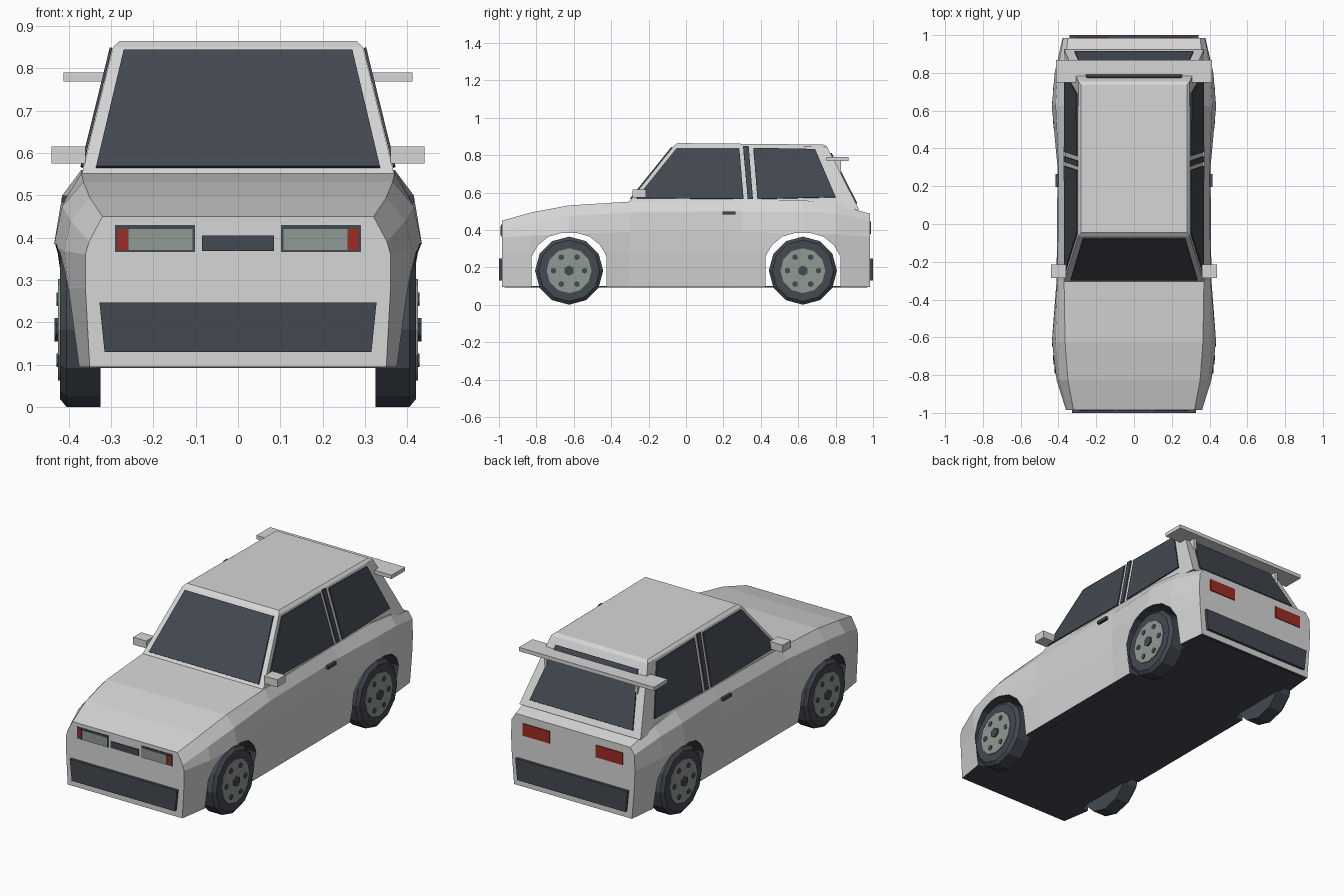
import bpy, bmesh, math
from mathutils import Vector

if "Cube" in bpy.data.objects:
    bpy.data.objects.remove(bpy.data.objects["Cube"], do_unlink=True)


def material(name, rgb):
    m = bpy.data.materials.new(name)
    m.use_nodes = True
    m.diffuse_color = (*rgb, 1)
    m.node_tree.nodes["Principled BSDF"].inputs["Base Color"].default_value = (*rgb, 1)
    return m


PAINT = material("light_grey_paint", (0.67, 0.67, 0.67))
DARK = material("charcoal", (0.056, 0.066, 0.082))
SILVER = material("silver_grey", (0.28, 0.32, 0.3))
RED = material("lamp_red", (0.34, 0.025, 0.016))


def finish(name, bm, *mats):
    bmesh.ops.recalc_face_normals(bm, faces=bm.faces)
    me = bpy.data.meshes.new(name)
    bm.to_mesh(me)
    bm.free()
    for m in mats:
        me.materials.append(m)
    ob = bpy.data.objects.new(name, me)
    bpy.context.scene.collection.objects.link(ob)
    return ob


def add_prism(bm, points, offset, index=0):
    """Extrude a polygon of 3D points along an offset vector."""
    low = [bm.verts.new(p) for p in points]
    high = [bm.verts.new(Vector(p) + Vector(offset)) for p in points]
    faces = [bm.faces.new(low), bm.faces.new(high)]
    for i in range(len(low)):
        j = (i + 1) % len(low)
        faces.append(bm.faces.new((low[i], low[j], high[j], high[i])))
    for f in faces:
        f.material_index = index


def prism(name, points, offset, mat):
    bm = bmesh.new()
    add_prism(bm, points, offset)
    return finish(name, bm, mat)


def box(name, x, y, z, mat):
    pts = [(x[0], y[0], z[0]), (x[1], y[0], z[0]), (x[1], y[0], z[1]), (x[0], y[0], z[1])]
    return prism(name, pts, (0, y[1] - y[0], 0), mat)


SIDES = (("left", 1), ("right", -1))

# Body shell: y, sill half width, then (half width, height) up to the shoulder
stations = [
    (-0.985, 0.35, (0.36, 0.28), (0.36, 0.36), (0.352, 0.39), (0.32, 0.45)),
    (-0.825, 0.375, (0.40, 0.28), (0.41, 0.37), (0.395, 0.44), (0.35, 0.495)),
    (-0.625, 0.385, (0.425, 0.28), (0.435, 0.38), (0.415, 0.475), (0.365, 0.532)),
    (-0.30, 0.385, (0.405, 0.28), (0.41, 0.39), (0.405, 0.495), (0.37, 0.552)),
    (0.30, 0.385, (0.40, 0.28), (0.405, 0.39), (0.40, 0.50), (0.37, 0.56)),
    (0.625, 0.385, (0.425, 0.28), (0.435, 0.38), (0.415, 0.50), (0.37, 0.56)),
    (0.80, 0.38, (0.41, 0.28), (0.42, 0.38), (0.405, 0.49), (0.37, 0.54)),
    (0.985, 0.36, (0.375, 0.28), (0.378, 0.36), (0.375, 0.45), (0.35, 0.487)),
]
bm = bmesh.new()
rings = []
for y, sill, *upper in stations:
    half = [(sill, 0.095)] + upper
    ring = half + [(-x, z) for x, z in reversed(half)]
    rings.append([bm.verts.new((x, y, z)) for x, z in ring])
for a, b in zip(rings, rings[1:]):
    for i in range(len(a)):
        j = (i + 1) % len(a)
        bm.faces.new((a[i], a[j], b[j], b[i]))
bm.faces.new(rings[0])
bm.faces.new(rings[-1])
for f in bm.faces:
    if all(v.co.z < 0.1 for v in f.verts):
        f.material_index = 1
body = finish("body_shell", bm, PAINT, DARK)

# Wheel arches cut across the body
bm = bmesh.new()
half = [(0.2, 0.0), (0.2, 0.26), (0.165, 0.32), (0.11, 0.365), (0.04, 0.385)]
arch = half + [(-y, z) for y, z in reversed(half)]
AXLES = (("front", -0.625), ("rear", 0.625))
for _, yc in AXLES:
    add_prism(bm, [(-0.6, yc + y, z) for y, z in arch], (1.2, 0, 0), 1)
cutter = finish("arch_cutter", bm, PAINT, DARK)
cutter.hide_render = True
mod = body.modifiers.new("arches", "BOOLEAN")
mod.operation, mod.solver, mod.object = "DIFFERENCE", "EXACT", cutter
graph = bpy.context.evaluated_depsgraph_get()
body_mesh = bpy.data.meshes.new_from_object(body.evaluated_get(graph))
body.modifiers.clear()
body.data = body_mesh
bpy.data.objects.remove(cutter, do_unlink=True)
box("floor", (-0.335, 0.335), (-0.97, 0.97), (0.093, 0.1), DARK)

# Cabin with a chamfered roof
bm = bmesh.new()
for s in (1, -1):
    for p in ((0.37, -0.31, 0.545), (0.37, 0.925, 0.51), (0.295, -0.065, 0.85),
              (0.295, 0.755, 0.845), (0.28, -0.045, 0.865), (0.28, 0.735, 0.857)):
        bm.verts.new((s * p[0], p[1], p[2]))
bmesh.ops.convex_hull(bm, input=bm.verts)
finish("cabin", bm, PAINT)

# Windscreen and rear window lie on the sloping ends of the cabin
def end_glass(name, y0, z0, slope, z_low, w_low, z_high, w_high, out):
    pts = [(x, y0 + slope * (z - z0), z) for x, z in
           ((-w_low, z_low), (w_low, z_low), (w_high, z_high), (-w_high, z_high))]
    prism(name, pts, (0, out, 0.004), DARK)


end_glass("windscreen", -0.31, 0.545, 0.245 / 0.305, 0.565, 0.335, 0.84, 0.27, -0.006)
end_glass("rear_window", 0.925, 0.51, -0.17 / 0.335, 0.54, 0.315, 0.81, 0.25, 0.006)

# Side windows and the dark pillar strip, in (y, z)
panes = {
    "front_window": ((-0.265, 0.57), (-0.05, 0.838), (0.285, 0.838), (0.308, 0.565)),
    "pillar_strip": ((0.33, 0.565), (0.305, 0.848), (0.335, 0.848), (0.358, 0.565)),
    "rear_quarter_window": ((0.382, 0.565), (0.36, 0.838), (0.69, 0.832), (0.80, 0.575)),
}
for side, s in SIDES:
    for name, outline in panes.items():
        pts = [(s * (0.371 - 0.246 * (z - 0.545)), y, z) for y, z in outline]
        prism(f"{side}_{name}", pts, (s * 0.006, 0, 0.002), DARK)

# Bumpers, tapered toward the bottom
for name, y, out in (("front", -0.98, -0.02), ("rear", 0.98, 0.02)):
    w = 0.327 if name == "front" else 0.342
    prism(name + "_bumper", [(-w + 0.012, y, 0.13), (w - 0.012, y, 0.13),
                             (w, y, 0.247), (-w, y, 0.247)], (0, out, 0), DARK)

# Grille and lamps
box("grille_slot", (-0.085, 0.085), (-0.99, -0.98), (0.369, 0.405), DARK)
for side, s in SIDES:
    box(side + "_headlamp_frame", (s * 0.102, s * 0.29), (-0.988, -0.98), (0.366, 0.43), DARK)
    box(side + "_headlamp", (s * 0.107, s * 0.258), (-0.991, -0.98), (0.371, 0.421), SILVER)
    box(side + "_indicator", (s * 0.26, s * 0.284), (-0.991, -0.98), (0.371, 0.421), RED)
    box(side + "_tail_lamp", (s * 0.14, s * 0.305), (0.98, 0.99), (0.378, 0.445), RED)

# Mirrors, door handles and spoiler
for side, s in SIDES:
    box(side + "_mirror", (s * 0.36, s * 0.44), (-0.285, -0.215), (0.575, 0.616), PAINT)
    box(side + "_door_handle", (s * 0.395, s * 0.416), (0.195, 0.265), (0.483, 0.5), DARK)
    box(side + "_spoiler_strut", (s * 0.27, s * 0.285), (0.76, 0.83), (0.70, 0.775), PAINT)
box("spoiler", (-0.412, 0.412), (0.75, 0.868), (0.769, 0.79), PAINT)


# Wheels: twelve-sided tyre, silver disc, hub and six bolts
def disc(bm, center, radius, depth, sides, index, taper=1.0):
    s = 1 if center[0] > 0 else -1
    rows = []
    for r, x in ((radius, center[0]), (radius * taper, center[0] + s * depth)):
        rows.append([bm.verts.new((x, center[1] + r * math.sin(math.tau * i / sides),
                                   center[2] + r * math.cos(math.tau * i / sides)))
                     for i in range(sides)])
    faces = [bm.faces.new(rows[0]), bm.faces.new(rows[1])]
    for i in range(sides):
        j = (i + 1) % sides
        faces.append(bm.faces.new((rows[0][i], rows[0][j], rows[1][j], rows[1][i])))
    for f in faces:
        f.material_index = index


for side, s in SIDES:
    for end, yc in AXLES:
        bm = bmesh.new()
        zc = 0.183
        disc(bm, (s * 0.325, yc, zc), 0.182, 0.08, 12, 0)
        disc(bm, (s * 0.405, yc, zc), 0.182, 0.015, 12, 0, 0.9)
        disc(bm, (s * 0.415, yc, zc), 0.12, 0.01, 12, 1)
        disc(bm, (s * 0.42, yc, zc), 0.028, 0.013, 6, 0)
        for k in range(6):
            a = math.tau * (k + 0.5) / 6
            disc(bm, (s * 0.42, yc + 0.083 * math.sin(a), zc + 0.083 * math.cos(a)),
                 0.016, 0.008, 6, 0)
        finish(f"{end}_{side}_wheel", bm, DARK, SILVER)
